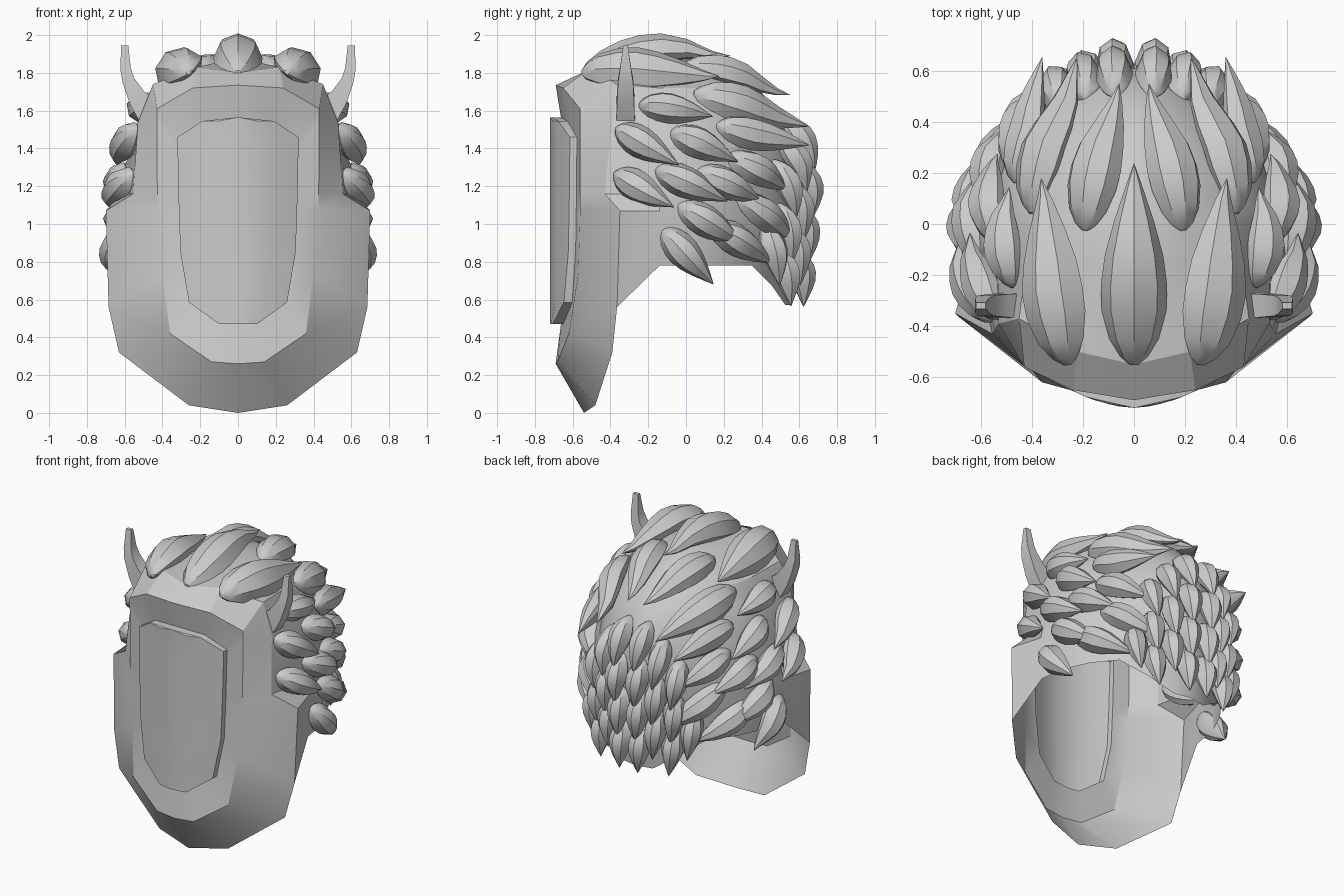
import bpy, bmesh, math
from mathutils import Vector
from mathutils.bvhtree import BVHTree

if "Cube" in bpy.data.objects:
    bpy.data.objects.remove(bpy.data.objects["Cube"])


def finish(name, bm, mirror=True, angle=28, outward_from=None):
    bmesh.ops.remove_doubles(bm, verts=bm.verts, dist=0.0005)
    bmesh.ops.recalc_face_normals(bm, faces=bm.faces)
    if outward_from:
        c = Vector(outward_from)
        if sum((f.calc_center_median() - c).dot(f.normal) * f.calc_area() for f in bm.faces) < 0:
            bmesh.ops.reverse_faces(bm, faces=bm.faces)
    me = bpy.data.meshes.new(name)
    bm.to_mesh(me)
    bm.free()
    ob = bpy.data.objects.new(name, me)
    bpy.context.collection.objects.link(ob)
    bpy.ops.object.select_all(action='DESELECT')
    ob.select_set(True)
    bpy.context.view_layer.objects.active = ob
    bpy.ops.object.shade_smooth_by_angle(angle=math.radians(angle))
    if mirror:
        m = ob.modifiers.new("mirror", 'MIRROR')
        m.merge_threshold = 0.0005
    return ob


def skin(bm, rows, closed=False):
    """Quads between successive rows of points."""
    vs = [[bm.verts.new(p) for p in r] for r in rows]
    for a, b in zip(vs, vs[1:]):
        n = len(a)
        for i in range(n if closed else n - 1):
            j = (i + 1) % n
            bm.faces.new((a[i], a[j], b[j], b[i]))
    return vs


# Mask: half outlines from forehead centre round the cheek to the chin
outer = [(0, -.55, 1.80), (.22, -.50, 1.83), (.45, -.37, 1.74), (.53, -.39, 1.54), (.555, -.43, 1.16),
         (.70, -.35, 1.07), (.685, -.365, .56), (.63, -.39, .32), (.26, -.48, .04), (0, -.54, 0)]
panel = [(0, -.69, 1.735), (.24, -.65, 1.72), (.43, -.56, 1.61), (.43, -.56, 1.54), (.427, -.56, 1.16),
         (.425, -.56, 1.07), (.40, -.57, .74), (.36, -.62, .42), (.14, -.68, .27), (0, -.69, .26)]
visor_xz = [(0, 1.565), (.19, 1.545), (.32, 1.46), (.32, 1.4), (.315, 1.15),
            (.312, 1.05), (.305, .85), (.26, .585), (.10, .47), (0, .47)]


def bow(x, y0, k):
    return y0 + k * (x / .32) ** 1.7


base = [(x, bow(x, -.662, .084), z) for x, z in visor_xz]
front = [(x, bow(x, -.72, .105), z) for x, z in visor_xz]
mid = [(x * .55, bow(x * .55, -.72, .105), z) for x, z in visor_xz]
core = [(0, -.72, z) for x, z in visor_xz]
bm = bmesh.new()
skin(bm, [outer, panel, base, front, mid, core])
finish("mask", bm, outward_from=(0, 0, .9))

# Scalp: rows from lower rim to crown, each running front to back
levels = [(.78, .63, .55, outer[6]), (1.07, .64, .60, outer[5]), (1.16, .62, .61, outer[4]),
          (1.30, .60, .61, (.546, -.417, 1.30)), (1.52, .535, .55, outer[3]),
          (1.72, .42, .38, outer[2]), (1.83, .22, .18, outer[1]), (1.88, 0, .03, outer[0])]
rows = []
for k, (z, w, yb, f) in enumerate(levels):
    row = [f]
    for c in range(7):
        a = c * math.pi / 12
        x = w * max(math.cos(a), 0) ** 1.25 if c < 6 else 0
        y = -.14 + (yb + .14) * math.sin(a)
        drop = (0, 0, 0, 0, .11, .21, .21)[c] if k == 0 else 0
        row.append((x, y, z - drop))
    rows.append(row)
bm = bmesh.new()
skin(bm, rows)
bvh = BVHTree.FromBMesh(bm)
finish("scalp", bm, outward_from=(0, 0, 1.1))


def snap(p):
    return bvh.find_nearest(Vector(p))[0]


def project(origin, direction):
    """Drop a view point on the scalp; below the rim, carry the wall down."""
    o = Vector(origin)
    for step in range(8):
        hit = bvh.ray_cast(o + Vector((0, 0, .04 * step)), Vector(direction))[0]
        if hit:
            hit.z = o.z
            return hit
    return None


def from_side(y, z):
    return project((2, y, z), (-1, 0, 0)) or snap((.25, y, z))


def from_back(x, z):
    return project((x, 2, z), (0, -1, 0)) or snap((x, .55, z))


PROFILE = [(0, .12), (.04, .42), (.13, .75), (.27, .97), (.4, 1), (.55, .88), (.72, .6), (.88, .27), (1, .01)]


def tuft(bm, root, tip, width, height, lift=.05):
    """Eight-sided leaf that follows the scalp and ends in a raised point."""
    root, tip = Vector(root), Vector(tip)
    m = (root + tip) / 2
    n = Vector((m.x / .4, (m.y + .05) / .4, (m.z - 1.15) / .75))
    n.z *= .55 if m.z < 1.68 else 1.3
    d = (tip - root).normalized()
    n = (n - d * n.dot(d)).normalized()
    s = d.cross(n)
    rings = []
    for t, r in PROFILE:
        p = root.lerp(tip, t)
        q = snap(p)
        p = p + n * (max((q - p).dot(n), 0) + lift * t)
        ring = []
        for k in range(8):
            a = k * math.pi / 4
            up = math.sin(a) * r * height * (1 if k < 5 else .5)
            ring.append(p + s * math.cos(a) * r * width / 2 + n * up)
        rings.append(ring)
    vs = skin(bm, rings, closed=True)
    bm.faces.new(vs[0][::-1])
    bm.faces.new(vs[-1])


# Crown tufts
bm = bmesh.new()
tuft(bm, (0, -.55, 1.78), (0, .24, 1.84), .26, .12, .05)
finish("centre_tuft", bm, mirror=False)
bm = bmesh.new()
tuft(bm, (.235, -.55, 1.77), (.34, .18, 1.75), .27, .125, .04)
tuft(bm, (.18, -.04, 1.79), (.04, .53, 1.63), .21, .09, .06)
tuft(bm, (.36, .02, 1.67), (.16, .62, 1.48), .22, .10, .08)
tuft(bm, (.44, .15, 1.51), (.28, .62, 1.39), .18, .09, .09)
tuft(bm, (.47, -.25, 1.63), (.45, .14, 1.56), .17, .10, .04)
finish("crown_tufts", bm)

# Side tufts, placed in the side view as root y, z, tip y, z
side = [(-.37, 1.51, -.03, 1.31), (-.08, 1.49, .26, 1.32), (.22, 1.36, .50, 1.17),
        (-.38, 1.27, -.05, 1.09), (-.16, 1.29, .21, 1.12), (.06, 1.28, .37, 1.12),
        (-.04, 1.10, .28, .90), (.27, 1.15, .52, .90), (-.12, .97, .14, .69), (.12, 1.00, .42, .80)]
bm = bmesh.new()
for y0, z0, y1, z1 in side:
    tuft(bm, from_side(y0, z0), from_side(y1, z1), .17, .10, .06)
finish("side_tufts", bm)

# Back tufts in staggered rows, placed in the back view
bm = bmesh.new()
for z, xs in [(1.56, (.075,)), (1.47, (.19,)), (1.34, (.075, .29)), (1.23, (.18,)),
              (1.11, (.07, .28)), (1.00, (.17, .36)), (.88, (.07, .26))]:
    for x in xs:
        low = max(z - .32, .57)
        tuft(bm, from_back(x, z), from_back(x * .85, low), .145, .10, .085)
finish("back_tufts", bm)

# Horns: front-view spine, turned half widths along the slope and in y
bm = bmesh.new()
horn = [(.46, 1.58, .075, .05, 45), (.535, 1.67, .05, .045, 40), (.58, 1.76, .033, .04, 20),
        (.595, 1.82, .028, .03, 8), (.60, 1.945, .019, .012, 0)]
rings = []
for x, z, a, b, tilt in horn:
    dx, dz = a * math.cos(math.radians(tilt)), a * math.sin(math.radians(tilt))
    rings.append([(x - dx, -.32 - b, z + dz), (x + dx, -.32 - b, z - dz),
                  (x + dx, -.32 + b, z - dz), (x - dx, -.32 + b, z + dz)])
vs = skin(bm, rings, closed=True)
bm.faces.new(vs[0])
bm.faces.new(vs[-1])
finish("horns", bm)
